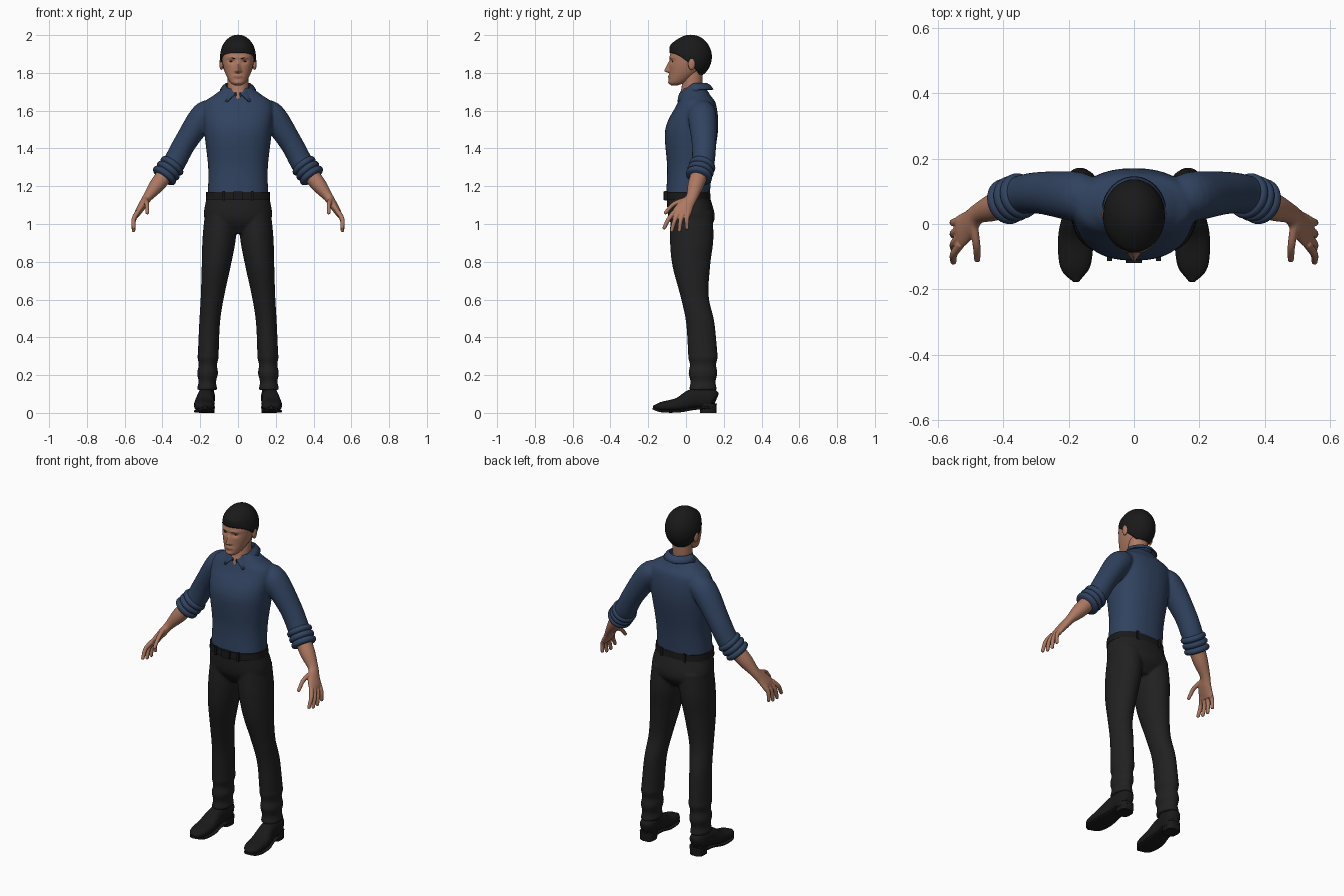
import bpy, bmesh
from math import sin, cos, pi, exp, acos, radians, copysign
from mathutils import Vector, Matrix

if "Cube" in bpy.data.objects:
    bpy.data.objects.remove(bpy.data.objects["Cube"])


def material(name, red, green, blue):
    mat = bpy.data.materials.new(name)
    mat.use_nodes = True
    mat.diffuse_color = (red, green, blue, 1)
    shader = mat.node_tree.nodes["Principled BSDF"]
    shader.inputs["Base Color"].default_value = mat.diffuse_color
    shader.inputs["Roughness"].default_value = .8
    return mat


SKIN = material("skin", .42, .19, .12)
LIPS = material("lips", .33, .12, .09)
NAVY = material("navy_cloth", .03, .055, .115)
BLACK = material("black_cloth", .015, .015, .015)
DARK = material("deep_black", .01, .01, .01)
EYE = material("dark_eye", .04, .02, .015)
SIDES = ((1, "left"), (-1, "right"))
X, Y, Z = Matrix.Identity(3)


def smooth_keys(keys, steps):
    """Catmull-Rom interpolation through the key rings."""
    rows = [Vector(key) for key in keys]
    rows = [rows[0] * 2 - rows[1], *rows, rows[-1] * 2 - rows[-2]]
    out = []
    for before, start, end, after in zip(rows, rows[1:], rows[2:], rows[3:]):
        m, n = (end - before) / 2, (after - start) / 2
        for step in range(steps):
            t = step / steps
            ease = t * t * (3 - 2 * t)
            out.append(start.lerp(end, ease) + m * (t * (1 - t) ** 2) - n * (t * t * (1 - t)))
    return out + [rows[-2]]


def loft(bm, keys, side=1, level=False, ref=Y, power=2, steps=6, segs=40):
    """Skin rings of (x, y, z, half width, half depth); level keeps them horizontal."""
    rings = smooth_keys(keys, steps)
    centres = [Vector((ring[0] * side, ring[1], ring[2])) for ring in rings]
    last = len(rings) - 1
    loops = []
    for i, ring in enumerate(rings):
        u, v = X, Y
        if not level:
            along = (centres[min(i + 1, last)] - centres[max(i - 1, 0)]).normalized()
            v = (ref - along * along.dot(ref)).normalized()
            u = v.cross(along)
        loop = []
        for k in range(segs):
            angle = 2 * pi * k / segs
            c, s = (copysign(abs(w) ** (2 / power), w) for w in (cos(angle), sin(angle)))
            loop.append(bm.verts.new(centres[i] + u * c * ring[3] + v * s * ring[4]))
        loops.append(loop)
    for low, high in zip(loops, loops[1:]):
        for k in range(segs):
            bm.faces.new((low[k - 1], low[k], high[k], high[k - 1]))
    bm.faces.new(loops[0])
    bm.faces.new(loops[-1])


def placed(centre, size):
    return Matrix.Translation(centre) @ Matrix.Diagonal((*size, 1))


def ball(bm, centre, radii):
    bmesh.ops.create_uvsphere(bm, u_segments=20, v_segments=12, radius=1, matrix=placed(centre, radii))


def box(bm, centre, size):
    bmesh.ops.create_cube(bm, size=1, matrix=placed(centre, size))


def finish(bm, name, *mats, voxel=0, thick=0):
    bmesh.ops.recalc_face_normals(bm, faces=bm.faces)
    mesh = bpy.data.meshes.new(name)
    bm.to_mesh(mesh)
    bm.free()
    for mat in mats:
        mesh.materials.append(mat)
    ob = bpy.data.objects.new(name, mesh)
    bpy.context.collection.objects.link(ob)
    bpy.ops.object.select_all(action='DESELECT')
    ob.select_set(True)
    bpy.context.view_layer.objects.active = ob
    bpy.ops.object.shade_smooth_by_angle(angle=radians(45))
    if thick:
        solid = ob.modifiers.new("thickness", 'SOLIDIFY')
        solid.thickness, solid.offset = thick, 0
    if voxel:  # fuse overlapping volumes into one skin
        fuse = ob.modifiers.new("fuse", 'REMESH')
        fuse.mode, fuse.voxel_size, fuse.use_smooth_shade = 'VOXEL', voxel, True
        relax = ob.modifiers.new("relax", 'SMOOTH')
        relax.factor, relax.iterations = .5, 3


# Shirt: torso and sleeves fused
elbow, wrist = Vector((.34, .09, 1.32)), Vector((.48, .03, 1.14))
bm = bmesh.new()
loft(bm, [(0, .01, 1.15, .16, .115), (0, .02, 1.3, .158, .12), (0, .03, 1.5, .18, .14),
          (0, .055, 1.63, .185, .105), (0, .05, 1.68, .13, .08), (0, .045, 1.72, .075, .06)],
     level=True, power=2.3)
for side, label in SIDES:
    loft(bm, [(.12, .08, 1.6, .05, .06), (.18, .085, 1.575, .07, .075), (.28, .095, 1.43, .06, .065),
              (*elbow, .06, .06), (*elbow.lerp(wrist, .35), .06, .06)], side)
finish(bm, "shirt", NAVY, voxel=.007)

# Rolled cuffs: three folds along the forearm
for side, label in SIDES:
    bm = bmesh.new()
    folds = 18
    keys = []
    for i in range(folds + 1):
        radius = .06 + .011 * abs(sin(3 * pi * i / folds)) ** .6
        keys.append((*elbow.lerp(wrist, .42 * i / folds), radius, radius))
    loft(bm, keys, side, steps=2)
    finish(bm, label + "_cuff", NAVY)

# Collar: folded sheet with two points at the front
bm = bmesh.new()
rows = []
for degrees in range(-172, 173, 8):
    inner = radians(degrees)
    outer = inner * .83
    drop = .05 * max(0, -cos(inner))
    rim = 1.742 - drop
    row = []
    for angle, radius, height in ((inner, .06, rim - .03), (inner, .066, rim),
                                  (inner * .9, .08, rim - .01 - drop / 4), (outer, .095, rim - .03 - drop / 3)):
        row.append(bm.verts.new((radius * sin(angle), .04 + (radius + .008) * cos(angle), height)))
    rows.append(row)
for near, far in zip(rows, rows[1:]):
    for k in range(3):
        bm.faces.new((near[k], near[k + 1], far[k + 1], far[k]))
finish(bm, "collar", NAVY, thick=.007)

# Trousers: hips and legs fused, with creases gathered at the hem
bm = bmesh.new()
loft(bm, [(0, .01, 1.16, .163, .112), (0, .03, 1.03, .178, .122), (0, .03, .95, .1, .07)],
     level=True, power=2.3)
for side, label in SIDES:
    loft(bm, [(.09, .03, 1.06, .085, .11), (.1, .03, .92, .088, .115), (.115, .028, .78, .077, .1),
              (.135, .045, .62, .062, .075), (.15, .075, .48, .055, .075), (.158, .09, .3, .055, .078)],
         side, level=True)
    hem = []
    for i in range(13):
        crease = .004 * cos(i * pi / 3)
        hem.append((.158 + i * .0005, .09, .3 - i * .015, .053 + crease - i * .0003, .075 + crease - i * .0005))
    loft(bm, hem, side, level=True, steps=2)
finish(bm, "trousers", BLACK, voxel=.007)

# Belt with loops and buckle
bm = bmesh.new()
loft(bm, [(0, .01, 1.13, .17, .12), (0, .01, 1.17, .168, .118)], level=True, power=2.3, steps=1)
for x in (-.075, .075):
    for y in (-.105, .12):
        box(bm, (x, y, 1.15), (.014, .016, .05))
box(bm, (0, -.112, 1.15), (.05, .016, .044))
finish(bm, "belt", DARK)

# Shoes: upper, ankle, heel block and a sole that follows the underside of the upper
for side, label in SIDES:
    bm = bmesh.new()
    upper = [(.165, .16, .07, .02, .03), (.166, .13, .08, .044, .05), (.172, .04, .075, .044, .053),
             (.178, -.04, .045, .054, .036), (.18, -.13, .034, .046, .024), (.177, -.175, .032, .01, .006)]
    loft(bm, upper, side, ref=Z, power=2.4)
    loft(bm, [(x, y, max(z - depth, .007), width, .007) for x, y, z, width, depth in upper],
         side, ref=Z, power=4)
    loft(bm, [(.165, .09, .07, .04, .055), (.165, .085, .15, .038, .055)], side, level=True)
    loft(bm, [(.166, .118, 0, .041, .043), (.166, .118, .05, .043, .045)], side, level=True, power=3, steps=1)
    finish(bm, label + "_shoe", DARK)

# Forearms and hands fused; the fingers fan out from the knuckles
for side, label in SIDES:
    bm = bmesh.new()
    loft(bm, [(*elbow.lerp(wrist, .3), .044, .046), (*elbow.lerp(wrist, .65), .04, .042), (*wrist, .025, .031),
              (.505, 0, 1.1, .022, .042), (.53, -.022, 1.06, .017, .05), (.535, -.026, 1.04, .01, .044)], side)
    paths = [[Vector((.492, 0, 1.13)), Vector((.482, -.065, 1.105)), Vector((.48, -.108, 1.06))]]
    for i in range(4):
        knuckle = Vector((.53, -.06 + .024 * i, 1.065))
        tip = Vector((.553, -.115 + .04 * i, .98 - .015 * sin(i * pi / 3)))
        bend = knuckle.lerp(tip, .5) + Vector((.01, -.004, .004))
        paths.append([knuckle, bend, tip])
    for path in paths:
        loft(bm, [(*point, .014 - .002 * i, .014 - .002 * i) for i, point in enumerate(path)], side, segs=12)
        ball(bm, (path[-1].x * side, path[-1].y, path[-1].z), (.01, .01, .01))
    finish(bm, label + "_hand", SKIN, voxel=.0035)

# Neck, reaching down into the open collar
bm = bmesh.new()
loft(bm, [(0, -.01, 1.655, .015, .028), (0, .02, 1.69, .045, .052), (0, .03, 1.72, .055, .054),
          (0, .04, 1.82, .055, .05)], level=True)
finish(bm, "neck", SKIN)

# Head: skull loft with facial relief pushed in and out
bm = bmesh.new()
loft(bm, [(0, -.06, 1.734, .018, .018), (0, -.044, 1.75, .042, .045), (0, -.01, 1.8, .068, .078),
          (0, .01, 1.86, .083, .097), (0, .018, 1.92, .081, .095), (0, .022, 1.98, .04, .042)],
     level=True, power=2.2, steps=16, segs=128)
mouth = 1.779
relief = [(.034, 1.861, .017, .011, .009), (.03, 1.881, .03, .008, -.004),  # eye socket, brow
          (0, mouth, .024, .01, -.006), (0, 1.749, .022, .012, -.006),  # lips, chin
          (.016, 1.806, .006, .007, -.003)]  # nostril
for v in bm.verts:
    x, y, z = abs(v.co.x), v.co.y, v.co.z
    if y < -.02:
        for cx, cz, wide, tall, depth in relief:
            v.co.y += depth * exp(-((x - cx) / wide) ** 2 - ((z - cz) / tall) ** 2)
        ridge = max(0, min((1.868 - z) / .056, (z - 1.797) / .012, 1))
        v.co.y -= .027 * ridge * exp(-(x / (.008 + .006 * ridge)) ** 2)
for face in bm.faces:
    c = face.calc_center_median()
    if c.y < -.05 and (c.x / .026) ** 2 + ((c.z - mouth) / .0085) ** 2 < 1:
        face.material_index = 1
for side, label in SIDES:  # ears
    ball(bm, (side * .088, .03, 1.848), (.011, .019, .032))
finish(bm, "head", SKIN, LIPS)

# Eyes and eyebrows
bm, brows = bmesh.new(), bmesh.new()
for side, label in SIDES:
    ball(bm, (side * .033, -.067, 1.861), (.013, .0075, .0045))
    loft(brows, [(.016, -.086, 1.876, .003, .003), (.034, -.08, 1.881, .003, .004), (.052, -.068, 1.877, .002, .002)],
         side, ref=Z, segs=10)
finish(bm, "eyes", EYE)
finish(brows, "eyebrows", DARK)

# Hair: cap with a hairline falling from the forehead to the nape
bm = bmesh.new()
crown, middle, columns, rows = .114, 1.885, 72, 18
top = bm.verts.new((0, .025, middle + crown))
strands = []
for k in range(columns):
    around = 2 * pi * k / columns
    edge = 1.845 + .06 * sin(pi / 2 * cos(around))
    strand = []
    for j in range(rows):
        down = acos((edge - middle) / crown) * (j + 1) / rows
        z = middle + crown * cos(down)
        quiff = .013 * max(0, cos(around)) * exp(-((z - 1.945) / .025) ** 2)
        strand.append(bm.verts.new((.092 * sin(down) * sin(around),
                                    .025 - .109 * sin(down) * cos(around) - quiff, z)))
    strands.append(strand)
for k in range(columns):
    near, far = strands[k - 1], strands[k]
    bm.faces.new((top, near[0], far[0]))
    for j in range(rows - 1):
        bm.faces.new((near[j], near[j + 1], far[j + 1], far[j]))
finish(bm, "hair", DARK, thick=.006)
